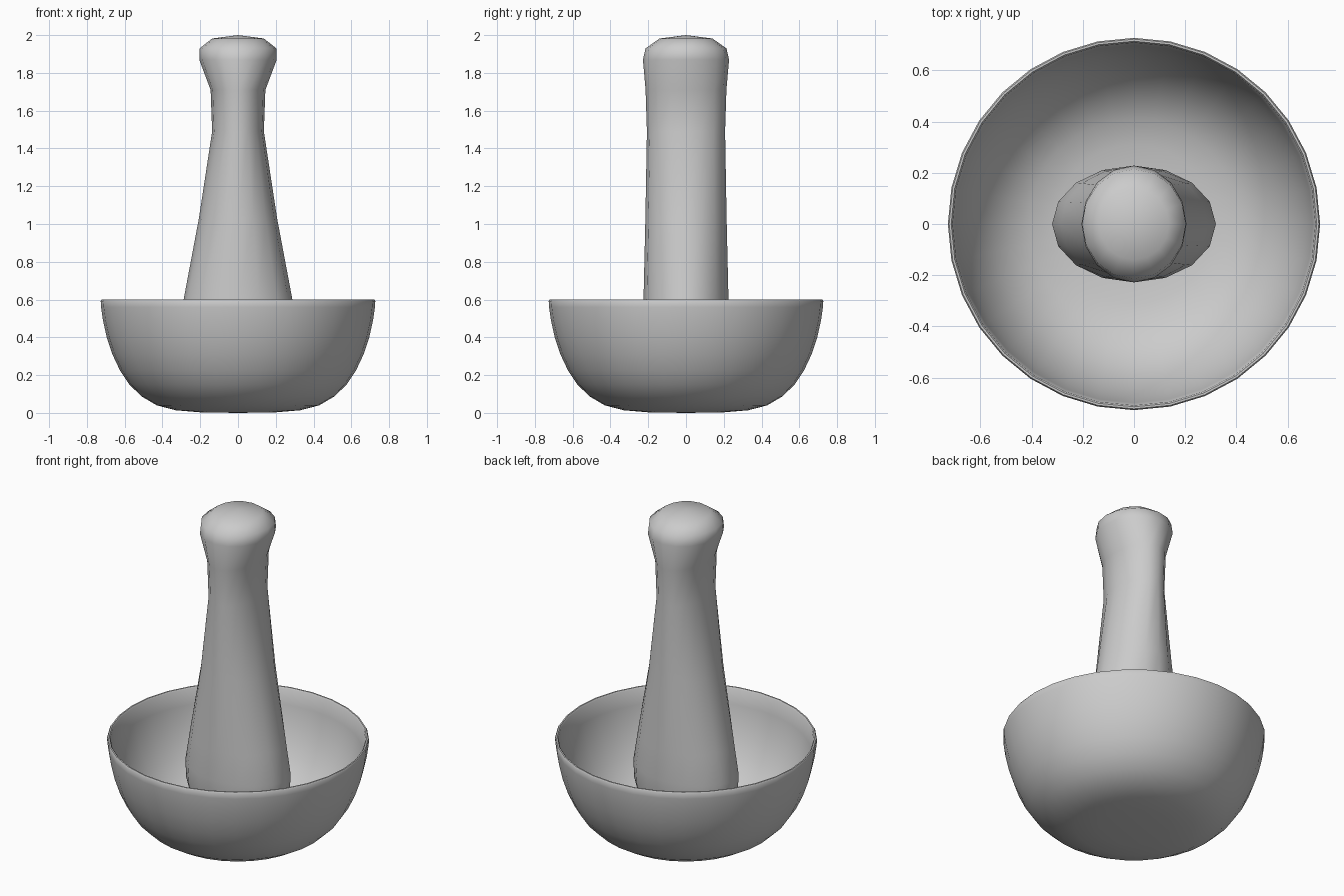
import bpy, bmesh, math

if "Cube" in bpy.data.objects:
    bpy.data.objects.remove(bpy.data.objects["Cube"])


def loft(name, rings, sides):
    """Stack of (rx, ry, z) ellipses; a zero radius makes a pole."""
    bm = bmesh.new()
    loops = []
    for rx, ry, z in rings:
        if rx == 0:
            loops.append([bm.verts.new((0, 0, z))])
        else:
            loops.append([bm.verts.new((rx * math.cos(2 * math.pi * i / sides),
                                        ry * math.sin(2 * math.pi * i / sides), z))
                          for i in range(sides)])
    for a, b in zip(loops, loops[1:]):
        for i in range(sides):
            j = (i + 1) % sides
            if len(a) == 1:
                bm.faces.new((a[0], b[j], b[i]))
            elif len(b) == 1:
                bm.faces.new((a[i], a[j], b[0]))
            else:
                bm.faces.new((a[i], a[j], b[j], b[i]))
    bmesh.ops.recalc_face_normals(bm, faces=bm.faces)
    mesh = bpy.data.meshes.new(name)
    bm.to_mesh(mesh)
    bm.free()
    obj = bpy.data.objects.new(name, mesh)
    bpy.context.collection.objects.link(obj)
    bpy.ops.object.select_all(action='DESELECT')
    obj.select_set(True)
    bpy.context.view_layer.objects.active = obj
    bpy.ops.object.shade_smooth_by_angle(angle=math.radians(50))
    return obj


# Mortar bowl: outer wall up, thin rim, inner wall down
outer = [(0, 0), (.20, .003), (.33, .014), (.43, .04), (.51, .087), (.575, .15),
         (.625, .225), (.665, .31), (.695, .40), (.715, .49), (.725, .56), (.727, .592)]
rim = [(.722, .60), (.714, .60)]
inner = [(.708, .592), (.698, .50), (.675, .40), (.645, .315), (.605, .235),
         (.555, .165), (.49, .105), (.41, .06), (.31, .036), (.19, .025), (0, .022)]
loft("mortar_bowl", [(r, r, z) for r, z in outer + rim + inner], 32)

# Pestle: rounded grinding end, oval tapering shaft, knobbed grip
loft("pestle", [
    (0, 0, .06), (.13, .09, .075), (.22, .155, .12), (.285, .20, .20),
    (.315, .222, .31), (.32, .228, .42), (.288, .225, .60), (.207, .215, 1.03),
    (.137, .207, 1.49), (.145, .214, 1.71), (.205, .228, 1.87),
    (.203, .214, 1.93), (.137, .14, 1.982), (0, 0, 2.0)], 16)
